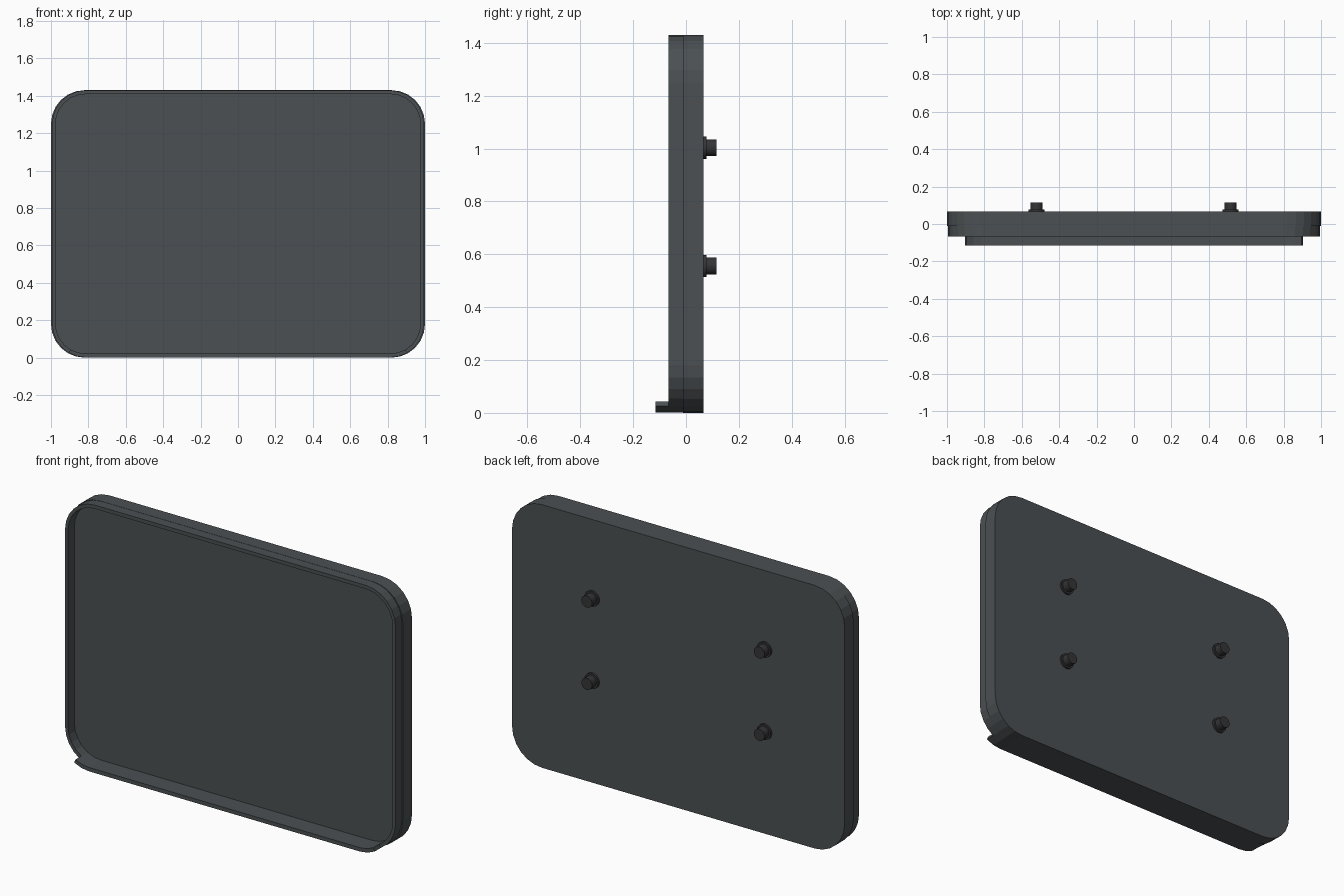
import bpy, bmesh, math
from mathutils import Matrix

if "Cube" in bpy.data.objects:
    bpy.data.objects.remove(bpy.data.objects["Cube"])

TOP, FRONT, BACK, STEP = 1.43, -0.066, 0.066, -0.012
LIP_FRONT = -0.116
SEG = 6


def material(name, rgb):
    m = bpy.data.materials.new(name)
    m.diffuse_color = (*rgb, 1)
    m.use_nodes = True
    m.node_tree.nodes["Principled BSDF"].inputs["Base Color"].default_value = m.diffuse_color
    return m


slate = material("slate", (0.07, 0.08, 0.085))
dark = material("dark_rubber", (0.035, 0.035, 0.038))


def outline(hx, z0, z1, r):
    """Rounded rectangle in x/z, starting at the lower right corner."""
    pts = []
    corners = [(hx - r, z0 + r, -90), (hx - r, z1 - r, 0),
               (-hx + r, z1 - r, 90), (-hx + r, z0 + r, 180)]
    for cx, cz, a0 in corners:
        for i in range(SEG + 1):
            a = math.radians(a0 + 90 * i / SEG)
            pts.append((cx + r * math.cos(a), cz + r * math.sin(a)))
    return pts


def finish(name, bm, mat):
    bmesh.ops.recalc_face_normals(bm, faces=bm.faces)
    me = bpy.data.meshes.new(name)
    bm.to_mesh(me)
    bm.free()
    ob = bpy.data.objects.new(name, me)
    bpy.context.collection.objects.link(ob)
    me.materials.append(mat)
    return ob


def extrude_y(bm, faces, y):
    ext = bmesh.ops.extrude_face_region(bm, geom=faces)["geom"]
    for v in ext:
        if isinstance(v, bmesh.types.BMVert):
            v.co.y = y


# back panel
bm = bmesh.new()
face = bm.faces.new([bm.verts.new((x, BACK, z)) for x, z in outline(1.0, 0, TOP, 0.18)])
extrude_y(bm, [face], STEP)
finish("back_panel", bm, slate)

# front rim, with its bottom part drawn further forward as a ledge
outer = outline(0.994, 0.001, TOP - 0.001, 0.18)
inner = outline(0.976, 0.022, TOP - 0.021, 0.16)
n = len(outer)


def strip(bm, ids, y0, y1, closed):
    o = [bm.verts.new((outer[i][0], y0, outer[i][1])) for i in ids]
    k = [bm.verts.new((inner[i][0], y0, inner[i][1])) for i in ids]
    count = len(ids) if closed else len(ids) - 1
    faces = []
    for a in range(count):
        b = (a + 1) % len(ids)
        faces.append(bm.faces.new((o[a], o[b], k[b], k[a])))
    extrude_y(bm, faces, y1)


bm = bmesh.new()
strip(bm, list(range(n)), STEP, FRONT, True)
finish("front_rim", bm, slate)

bm = bmesh.new()
strip(bm, [n - 3, n - 2, n - 1, 0, 1, 2], FRONT, LIP_FRONT, False)
finish("bottom_ledge", bm, slate)


# rear mounting pegs with a thin collar each
def disc(name, x, z, r, y0, y1):
    bm = bmesh.new()
    mat = Matrix.Translation((x, (y0 + y1) / 2, z)) @ Matrix.Rotation(math.pi / 2, 4, 'X')
    bmesh.ops.create_cone(bm, cap_ends=True, segments=24, radius1=r, radius2=r,
                          depth=y1 - y0, matrix=mat)
    ob = finish(name, bm, dark)
    bpy.ops.object.select_all(action='DESELECT')
    ob.select_set(True)
    bpy.context.view_layer.objects.active = ob
    bpy.ops.object.shade_smooth_by_angle(angle=math.radians(40))


for x in (-0.521, 0.516):
    for z in (0.556, 1.003):
        disc("peg_collar", x, z, 0.042, BACK - 0.004, 0.077)
        disc("peg", x, z, 0.032, BACK - 0.004, 0.116)
